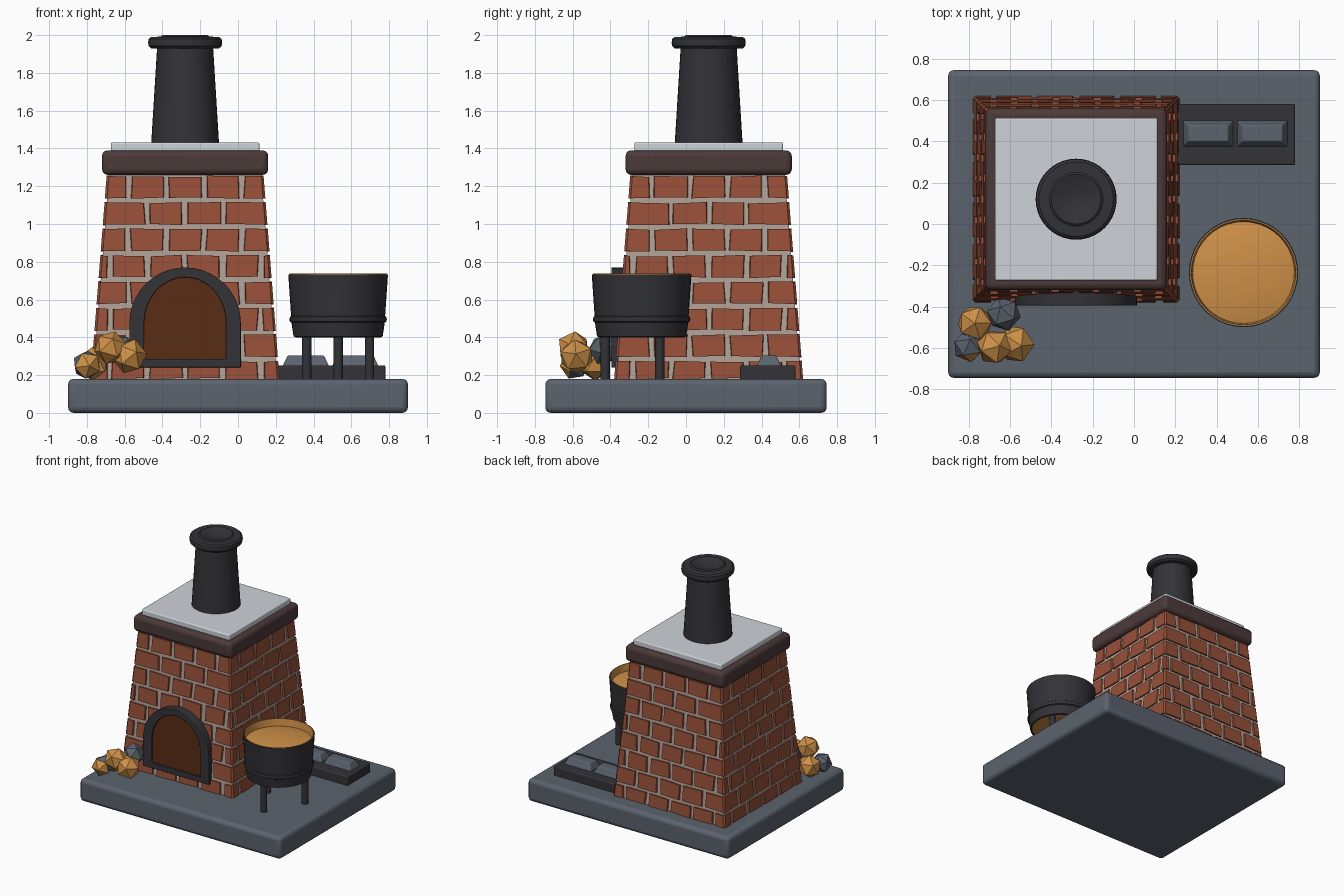
import bpy, bmesh, math, random
from mathutils import Vector, Matrix

if "Cube" in bpy.data.objects:
    bpy.data.objects.remove(bpy.data.objects["Cube"])

random.seed(4)
CX, CY = -0.28, 0.12          # furnace centre


def mat(name, rgb):
    m = bpy.data.materials.new(name)
    m.diffuse_color = (*rgb, 1)
    m.use_nodes = True
    m.node_tree.nodes["Principled BSDF"].inputs["Base Color"].default_value = m.diffuse_color
    return m


SLATE = mat("slate", (0.105, 0.125, 0.155))
IRON = mat("iron", (0.033, 0.033, 0.039))
BRICK = mat("brick", (0.31, 0.079, 0.041))
MORTAR = mat("mortar", (0.43, 0.35, 0.30))
CAP = mat("cap_brown", (0.072, 0.042, 0.042))
PALE = mat("pale_stone", (0.62, 0.65, 0.69))
GOLD = mat("gold", (0.62, 0.28, 0.065))
EMBER = mat("ember", (0.10, 0.025, 0.007))


def finish(name, bm, mats, bevel=0, smooth=True):
    bmesh.ops.recalc_face_normals(bm, faces=bm.faces)
    me = bpy.data.meshes.new(name)
    bm.to_mesh(me)
    bm.free()
    for m in mats:
        me.materials.append(m)
    ob = bpy.data.objects.new(name, me)
    bpy.context.collection.objects.link(ob)
    if bevel:
        mod = ob.modifiers.new("bevel", 'BEVEL')
        mod.width, mod.segments = bevel, 3
    if smooth:
        bpy.ops.object.select_all(action='DESELECT')
        ob.select_set(True)
        bpy.context.view_layer.objects.active = ob
        bpy.ops.object.shade_smooth_by_angle(angle=math.radians(35))
    return ob


def block(name, x0, x1, y0, y1, z0, z1, m, bevel=0, inset=0, smooth=True):
    """Box whose top may be inset to give sloping sides."""
    bm = bmesh.new()
    rings = []
    for z, i in ((z0, 0), (z1, inset)):
        rings.append([bm.verts.new(p) for p in ((x0 + i, y0 + i, z), (x1 - i, y0 + i, z),
                                                (x1 - i, y1 - i, z), (x0 + i, y1 - i, z))])
    a, b = rings
    bm.faces.new(a)
    bm.faces.new(b)
    for i in range(4):
        j = (i + 1) % 4
        bm.faces.new((a[i], a[j], b[j], b[i]))
    return finish(name, bm, [m], bevel, smooth)


def lathe(name, cx, cy, profile, m, n=40):
    """Revolve (radius, z) points; radius 0 closes the end."""
    bm = bmesh.new()
    rings = []
    for r, z in profile:
        if r == 0:
            rings.append([bm.verts.new((cx, cy, z))] * n)
        else:
            rings.append([bm.verts.new((cx + r * math.cos(2 * math.pi * k / n),
                                        cy + r * math.sin(2 * math.pi * k / n), z)) for k in range(n)])
    for a, b in zip(rings, rings[1:]):
        for i in range(n):
            j = (i + 1) % n
            bm.faces.new(list(dict.fromkeys((a[i], a[j], b[j], b[i]))))
    return finish(name, bm, [m])


# base slab
block("base_slab", -0.9, 0.9, -0.745, 0.745, 0, 0.18, SLATE, 0.03)

# furnace core in mortar, slightly inside the brick faces
Z0, Z1, D = 0.18, 1.27, 0.012


def half(z):
    return 0.5 - 0.085 * (z - Z0) / 1.08


h0 = half(Z0) - D
block("furnace_mortar", CX - h0, CX + h0, CY - h0, CY + h0, Z0, Z1, MORTAR,
      inset=half(Z0) - half(Z1))

# bricks on the four tapered walls, rows shifted by half a brick
bm = bmesh.new()
GAP = 0.011
edges = [Z0 - GAP] + [0.285 + 0.14 * k for k in range(8)]
for wall in range(4):
    turn = Matrix.Rotation(wall * math.pi / 2, 4, 'Z')
    place = Matrix.Translation((CX, CY, 0)) @ turn
    for row in range(8):
        za, zb = edges[row] + GAP, edges[row + 1] - GAP
        start = -0.5 if row % 2 else -0.6
        joints = [start + 0.2 * k for k in range(8)]
        inner = [u for u in joints if abs(u) < half(zb) - 0.035]
        spans = list(zip([None] + inner, inner + [None]))
        for u0, u1 in spans:
            outer, base = [], []
            for side, z in ((0, za), (1, za), (1, zb), (0, zb)):
                u = (u0, u1)[side]
                s = 1 if side else -1
                v = -1 if z == za else 1
                if u is None:               # corner brick
                    uo, ub = s * (half(z) - D), s * half(z)
                    zo = z
                else:
                    ub = u - s * (GAP + random.uniform(-0.004, 0.008))
                    uo = ub - s * 0.004
                    zo = z - v * random.uniform(-0.003, 0.006)
                outer.append(bm.verts.new(place @ Vector((uo, -half(zo), zo))))
                base.append(bm.verts.new(place @ Vector((ub, -half(zo) + D + 0.003, zo))))
            bm.faces.new(outer)
            for i in range(4):
                j = (i + 1) % 4
                bm.faces.new((outer[i], base[i], base[j], outer[j]))
finish("furnace_bricks", bm, [BRICK], smooth=False)

# cap course and pale slab
block("furnace_cap", CX - 0.44, CX + 0.44, CY - 0.44, CY + 0.44, 1.26, 1.39, CAP, 0.03)
block("top_slab", CX - 0.393, CX + 0.393, CY - 0.393, CY + 0.393, 1.38, 1.432, PALE, 0.008)

# chimney with collar and dished mouth
lathe("chimney", CX, CY, [(0, 1.42), (0.18, 1.42), (0.148, 1.94)], IRON)
lathe("chimney_collar", CX, CY, [(0.14, 1.93), (0.18, 1.93), (0.193, 1.942), (0.196, 1.96),
                                 (0.193, 1.98), (0.18, 1.99), (0.13, 1.992), (0.12, 2.0),
                                 (0.112, 1.998), (0.06, 1.978), (0, 1.97)], IRON)


# arched furnace mouth
def arch(w, zb, zc, rz, n=20):
    pts = [(-w, zb)] + [(-w * math.cos(math.pi * k / n), zc + rz * math.sin(math.pi * k / n))
                        for k in range(n + 1)]
    return pts + [(w, zb)]


bm = bmesh.new()
loops = [[bm.verts.new((CX + x, y, z)) for x, z in pts]
         for pts, y in ((arch(0.295, 0.24, 0.475, 0.295), -0.395), (arch(0.217, 0.285, 0.475, 0.243), -0.395),
                        (arch(0.217, 0.285, 0.475, 0.243), -0.325), (arch(0.295, 0.24, 0.475, 0.295), -0.325))]
for a, b in zip(loops, loops[1:] + loops[:1]):
    for i in range(len(a)):
        j = (i + 1) % len(a)
        bm.faces.new((a[i], a[j], b[j], b[i]))
finish("arch_frame", bm, [IRON], 0.005)

bm = bmesh.new()
bm.faces.new([bm.verts.new((CX + x, -0.381, z)) for x, z in arch(0.22, 0.28, 0.475, 0.246)])
for f in bm.faces:
    f.normal_update()
ret = bmesh.ops.extrude_face_region(bm, geom=bm.faces[:])
bmesh.ops.translate(bm, verts=[v for v in ret["geom"] if isinstance(v, bmesh.types.BMVert)], vec=(0, 0.05, 0))
finish("furnace_mouth", bm, [EMBER])

# cauldron, molten filling and three legs
KX, KY = 0.53, -0.235
lathe("cauldron", KX, KY, [(0.215, 0.42), (0.225, 0.40), (0.236, 0.405), (0.247, 0.478), (0.255, 0.483),
                           (0.258, 0.495), (0.255, 0.508), (0.249, 0.513), (0.263, 0.72), (0.264, 0.733),
                           (0.258, 0.733), (0.25, 0.66)], IRON)
lathe("molten_filling", KX, KY, [(0, 0.406), (0.226, 0.406), (0.24, 0.6), (0.258, 0.738), (0.253, 0.738),
                                 (0.246, 0.68), (0.2, 0.69), (0.12, 0.70), (0, 0.705)], GOLD)
for k in range(3):
    a = math.radians(-90 + 120 * k)
    x, y = KX + 0.192 * math.cos(a), KY + 0.192 * math.sin(a)
    lathe("cauldron_leg_%d" % (k + 1), x, y, [(0, 0.17), (0.025, 0.17), (0.025, 0.43), (0, 0.43)], IRON, 12)

# ingot tray
block("ingot_tray", 0.2, 0.78, 0.285, 0.58, 0.17, 0.252, IRON, 0.008)
for k, x in enumerate((0.235, 0.497)):
    block("ingot_%d" % (k + 1), x, x + 0.248, 0.372, 0.505, 0.245, 0.304, SLATE, 0.006, inset=0.028)

# ore pile, low-poly lumps; the mixed lump is gold toward the front
ore = [(-0.77, -0.48, 0.26, 0.09, GOLD), (-0.63, -0.435, 0.335, 0.085, SLATE),
       (-0.80, -0.59, 0.255, 0.08, SLATE), (-0.675, -0.595, 0.345, 0.09, GOLD),
       (-0.575, -0.58, 0.30, 0.095, GOLD)]
for k, (x, y, z, r, m) in enumerate(ore):
    bm = bmesh.new()
    bmesh.ops.create_icosphere(bm, subdivisions=1, radius=r)
    turn = Matrix.Rotation(1.1 * k, 4, 'Z') @ Matrix.Rotation(0.7 * k, 4, 'X')
    bmesh.ops.transform(bm, matrix=Matrix.Translation((x, y, z)) @ turn, verts=bm.verts)
    bm.normal_update()
    for f in bm.faces:
        f.material_index = 1 if k == 2 and f.normal.y < -0.6 else 0
    finish("ore_%d" % (k + 1), bm, [m, GOLD], smooth=False)
